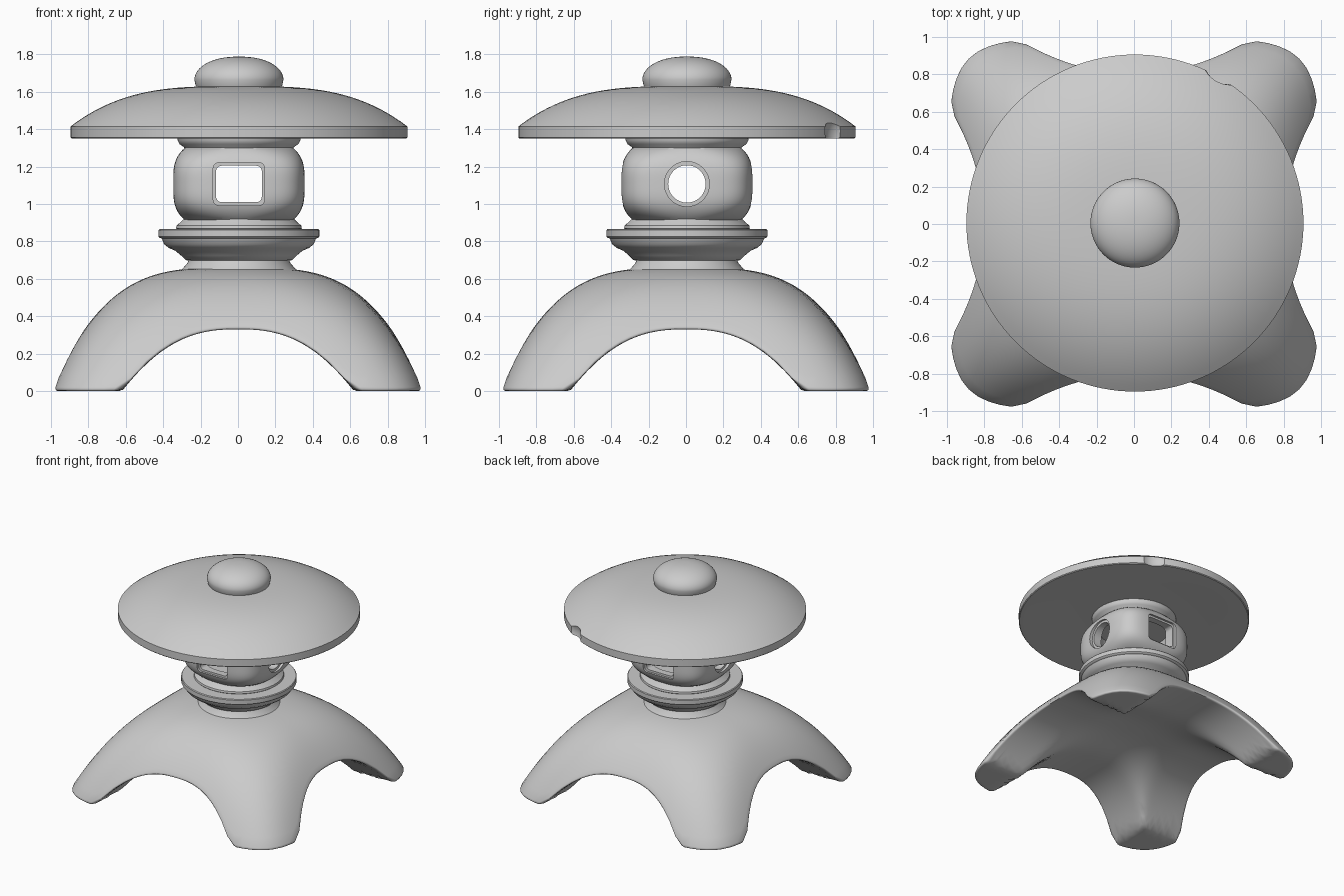
import bpy, bmesh
from math import cos, sin, pi, radians

if "Cube" in bpy.data.objects:
    bpy.data.objects.remove(bpy.data.objects["Cube"])

stone = bpy.data.materials.new("grey stone")
stone.use_nodes = True
GREY = (0.6, 0.6, 0.6, 1)
stone.diffuse_color = GREY
stone.node_tree.nodes["Principled BSDF"].inputs["Base Color"].default_value = GREY

CENTRE = 0.005
SEGMENTS = 128
ANGLES = [2 * pi * i / SEGMENTS for i in range(SEGMENTS)]


def squircle(a, n):
    """Radius of a unit superellipse at angle a."""
    return (abs(cos(a)) ** n + abs(sin(a)) ** n) ** (-1 / n)


def skin(name, rings, offset=CENTRE):
    """Closed solid from stacked rings of points, bottom to top."""
    bm = bmesh.new()
    loops = [[bm.verts.new((x + offset, y + offset, z)) for x, y, z in ring] for ring in rings]
    for low, high in zip(loops, loops[1:]):
        for i in range(SEGMENTS):
            j = (i + 1) % SEGMENTS
            bm.faces.new((low[i], low[j], high[j], high[i]))
    bm.faces.new(loops[0][::-1])
    bm.faces.new(loops[-1])
    bmesh.ops.recalc_face_normals(bm, faces=bm.faces)
    mesh = bpy.data.meshes.new(name)
    bm.to_mesh(mesh)
    bm.free()
    mesh.materials.append(stone)
    obj = bpy.data.objects.new(name, mesh)
    bpy.context.collection.objects.link(obj)
    return obj


def turned(name, profile):
    """Solid from (radius, height) or (radius, height, squareness) steps."""
    rings = []
    for r, z, *n in profile:
        power = n[0] if n else 2
        rings.append([(r * squircle(a, power) * cos(a), r * squircle(a, power) * sin(a), z)
                      for a in ANGLES])
    return skin(name, rings)


def activate(obj):
    bpy.ops.object.select_all(action='DESELECT')
    obj.select_set(True)
    bpy.context.view_layer.objects.active = obj


def apply(obj, kind, **settings):
    activate(obj)
    mod = obj.modifiers.new(kind.lower(), kind)
    for key, value in settings.items():
        setattr(mod, key, value)
    bpy.ops.object.modifier_apply(modifier=mod.name)


def carve(obj, cutter):
    apply(obj, 'BOOLEAN', object=cutter, operation='DIFFERENCE', solver='EXACT')
    bpy.data.objects.remove(cutter)


def smooth(obj, angle=35):
    activate(obj)
    bpy.ops.object.shade_smooth_by_angle(angle=radians(angle))


# Four-legged base: a squarish dome opened by two crossing arches
def arch(x):
    return max(0, 0.33 * (1 - (abs(x) / 0.62) ** 2.5))


def underside(x, y):
    return (arch(x) ** 6 + arch(y) ** 6) ** (1 / 6)


def dome(size, a):
    r = size * squircle(a, 2 + 4 * size ** 2.5)
    return r * cos(a), r * sin(a), 0.66 * (1 - size ** 3.5)


def rim_size(a):
    low, high = 0.3, 1.0
    for _ in range(30):
        mid = (low + high) / 2
        x, y, z = dome(mid, a)
        if z > underside(x, y):
            low = mid
        else:
            high = mid
    return high


rims = [rim_size(a) for a in ANGLES]
STEPS = 26
inner, outer = [], []
for k in range(1, STEPS + 1):
    t = k / STEPS
    ring = []
    for a, rim in zip(ANGLES, rims):
        x, y, _ = dome(rim, a)
        ring.append((x * t, y * t, underside(x * t, y * t)))
    inner.append(ring)
    outer.append([dome(rim * t, a) for a, rim in zip(ANGLES, rims)])
base = skin("arched_base", inner + outer[-2::-1], 0)
apply(base, 'BEVEL', width=0.022, segments=3, limit_method='ANGLE', angle_limit=radians(40))
smooth(base, 50)

# Neck and flared tray
smooth(turned("neck", [(0.33, 0.62), (0.305, 0.65), (0.275, 0.685), (0.265, 0.71)]))
smooth(turned("tray", [
    (0.26, 0.695), (0.285, 0.70), (0.31, 0.725), (0.34, 0.75), (0.375, 0.765),
    (0.40, 0.785), (0.412, 0.815), (0.425, 0.82), (0.43, 0.826), (0.43, 0.86),
    (0.425, 0.866), (0.30, 0.866)]))
smooth(turned("tray_collar", [
    (0.32, 0.855), (0.336, 0.87), (0.333, 0.885), (0.315, 0.90), (0.295, 0.92)]))

# Hollow light chamber with rounded square plan
chamber_profile = []
for k in range(25):
    t = k / 12 - 1
    chamber_profile.append((0.288 + 0.064 * (1 - abs(t) ** 3.5), 1.107 + 0.195 * t,
                            2.2 + 1.8 * (1 - abs(t) ** 3)))
chamber = turned("light_chamber", chamber_profile)
carve(chamber, turned("cavity", [(0.27, 0.97), (0.27, 1.26)]))


def box(width, height, depth, y):
    bpy.ops.mesh.primitive_cube_add(size=1, location=(CENTRE, y, 1.107))
    obj = bpy.context.object
    obj.scale = (width, depth, height)
    bpy.ops.object.transform_apply(location=False, rotation=False)
    bm = bmesh.new()
    bm.from_mesh(obj.data)
    edges = [e for e in bm.edges if abs(e.verts[0].co.y - e.verts[1].co.y) > 0.01]
    bmesh.ops.bevel(bm, geom=edges, offset=0.03, segments=5, profile=0.5, affect='EDGES')
    bm.to_mesh(obj.data)
    bm.free()
    return obj


def drum(radius, depth, x):
    bpy.ops.mesh.primitive_cylinder_add(vertices=48, radius=radius, depth=depth,
                                        location=(x, CENTRE, 1.107), rotation=(0, pi / 2, 0))
    return bpy.context.object


# Square windows front and back, round ones at the sides, each with a stepped frame
carve(chamber, box(0.245, 0.195, 1, CENTRE))
carve(chamber, drum(0.1, 1, CENTRE))
for side in (-1, 1):
    carve(chamber, box(0.275, 0.228, 0.2, CENTRE + side * 0.425))
    carve(chamber, drum(0.12, 0.2, CENTRE + side * 0.425))
smooth(chamber)

# Plate under the roof
smooth(turned("roof_support", [
    (0.285, 1.285), (0.295, 1.305), (0.318, 1.32), (0.328, 1.34), (0.33, 1.37)]))

# Shallow domed roof with a small chip in its rim
roof_profile = [(0.3, 1.362), (0.6, 1.358), (0.86, 1.35), (0.895, 1.35), (0.901, 1.356)]
for k in range(24, 0, -1):
    r = 0.901 * k / 24
    roof_profile.append((r, 1.63 - 0.215 * (r / 0.9) ** 3.2))
roof = turned("roof", roof_profile)
bpy.ops.mesh.primitive_uv_sphere_add(segments=32, ring_count=16, radius=0.13,
                                     location=(0.5, 0.87, 1.39))
carve(roof, bpy.context.object)
smooth(roof)

# Rounded finial
finial_profile = [(0.222, 1.61), (0.232, 1.635)]
for k in range(16):
    a = pi / 2 * k / 16
    finial_profile.append((0.238 * cos(a) ** 0.9, 1.665 + 0.123 * sin(a)))
smooth(turned("finial", finial_profile))
